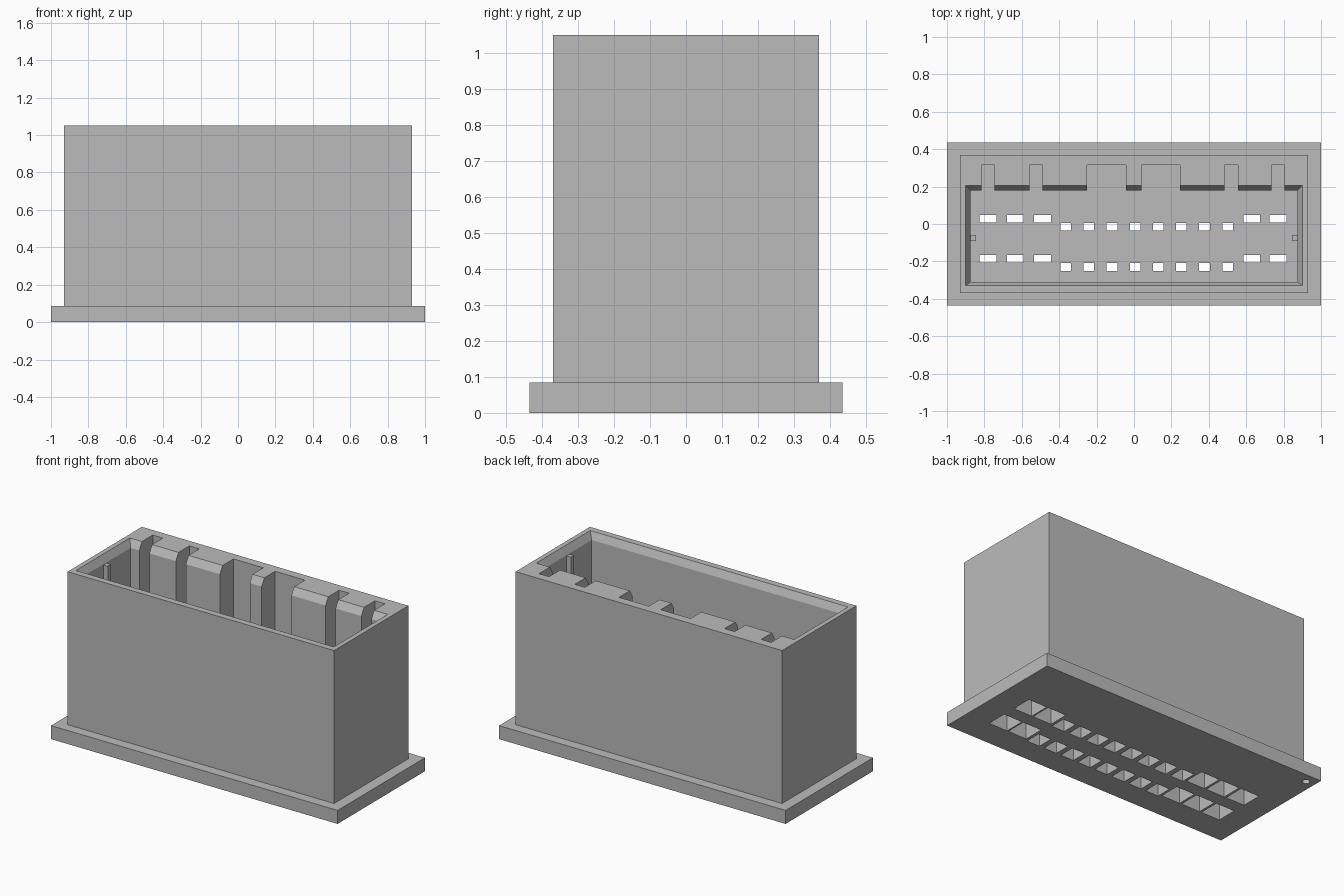
import bpy
import bmesh
import math

default = bpy.data.objects.get("Cube")
if default:
    bpy.data.objects.remove(default, do_unlink=True)

HEIGHT = 1.05
FLOOR = 0.45        # cavity floor
SOCKET_TOP = 0.36   # roof of the terminal sockets

grey = bpy.data.materials.new("housing_grey")
grey.use_nodes = True
colour = (0.5, 0.5, 0.5, 1)
grey.diffuse_color = colour
grey.node_tree.nodes["Principled BSDF"].inputs["Base Color"].default_value = colour


def loft(bm, rings):
    """Closed solid through stacked rectangles (x0, x1, y0, y1, z)."""
    loops = []
    for x0, x1, y0, y1, z in rings:
        corners = ((x0, y0), (x1, y0), (x1, y1), (x0, y1))
        loops.append([bm.verts.new((x, y, z)) for x, y in corners])
    bm.faces.new(loops[0][::-1])
    bm.faces.new(loops[-1])
    for low, high in zip(loops, loops[1:]):
        for i in range(4):
            j = (i + 1) % 4
            bm.faces.new((low[i], low[j], high[j], high[i]))


def box(bm, cx, cy, w, d, z0, z1):
    rect = (cx - w / 2, cx + w / 2, cy - d / 2, cy + d / 2)
    loft(bm, [rect + (z0,), rect + (z1,)])


def finish(name, bm):
    mesh = bpy.data.meshes.new(name)
    bm.to_mesh(mesh)
    bm.free()
    mesh.materials.append(grey)
    obj = bpy.data.objects.new(name, mesh)
    bpy.context.collection.objects.link(obj)
    return obj


def cut(target, name, bm):
    cutter = finish(name, bm)
    cutter.hide_render = True
    mod = target.modifiers.new(name, 'BOOLEAN')
    mod.operation = 'DIFFERENCE'
    mod.solver = 'EXACT'
    mod.object = cutter
    bpy.context.view_layer.objects.active = target
    bpy.ops.object.modifier_apply(modifier=mod.name)
    bpy.data.objects.remove(cutter, do_unlink=True)


# Outer shell with mounting flange
bm = bmesh.new()
flange = (-1, 1, -0.435, 0.435)
wall = (-0.93, 0.93, -0.37, 0.37)
loft(bm, [flange + (0,), flange + (0.085,), wall + (0.085,), wall + (HEIGHT,)])
housing = finish("housing", bm)

# Mating cavity with a chamfered rim
bm = bmesh.new()
inner = (-0.875, 0.875, -0.31, 0.18)
rim = (-0.9, 0.9, -0.33, 0.207)
loft(bm, [inner + (FLOOR,), inner + (HEIGHT - 0.045,),
          rim + (HEIGHT,), rim + (HEIGHT + 0.1,)])
cut(housing, "cavity_cutter", bm)

# Keyways in the thick back wall
bm = bmesh.new()
keyways = [(-0.78, 0.07), (-0.525, 0.07), (-0.148, 0.208),
           (0.143, 0.208), (0.52, 0.07), (0.77, 0.07)]
for x, width in keyways:
    box(bm, x, 0.22, width, 0.19, FLOOR, HEIGHT + 0.1)
cut(housing, "keyway_cutter", bm)

# Terminal sockets from below, and the narrow contact slots above them
sockets, slots = bmesh.new(), bmesh.new()
for row in (0, -0.215):
    for x in (-0.78, -0.635, -0.49, 0.63, 0.77):
        box(sockets, x, row + 0.015, 0.13, 0.13, -0.1, SOCKET_TOP)
        box(slots, x, row + 0.028, 0.09, 0.04, SOCKET_TOP - 0.05, FLOOR + 0.05)
    for i in range(8):
        x = -0.365 + i * 0.1237
        box(sockets, x, row - 0.015, 0.09, 0.1, -0.1, SOCKET_TOP)
        box(slots, x, row - 0.015, 0.057, 0.042, SOCKET_TOP - 0.05, FLOOR + 0.05)
cut(housing, "socket_cutter", sockets)
cut(housing, "slot_cutter", slots)

# Round orientation dimple under the flange
bm = bmesh.new()
bmesh.ops.create_cone(bm, cap_ends=True, segments=20, radius1=0.022,
                      radius2=0.022, depth=0.06)
bmesh.ops.translate(bm, verts=bm.verts, vec=(-0.942, 0.373, 0))
cut(housing, "dimple_cutter", bm)

# Guide ribs on the end walls
for name, side in (("left_guide_rib", 1), ("right_guide_rib", -1)):
    bm = bmesh.new()
    box(bm, side * 0.863, -0.075, 0.036, 0.03, FLOOR - 0.01, 1.0)
    finish(name, bm)
